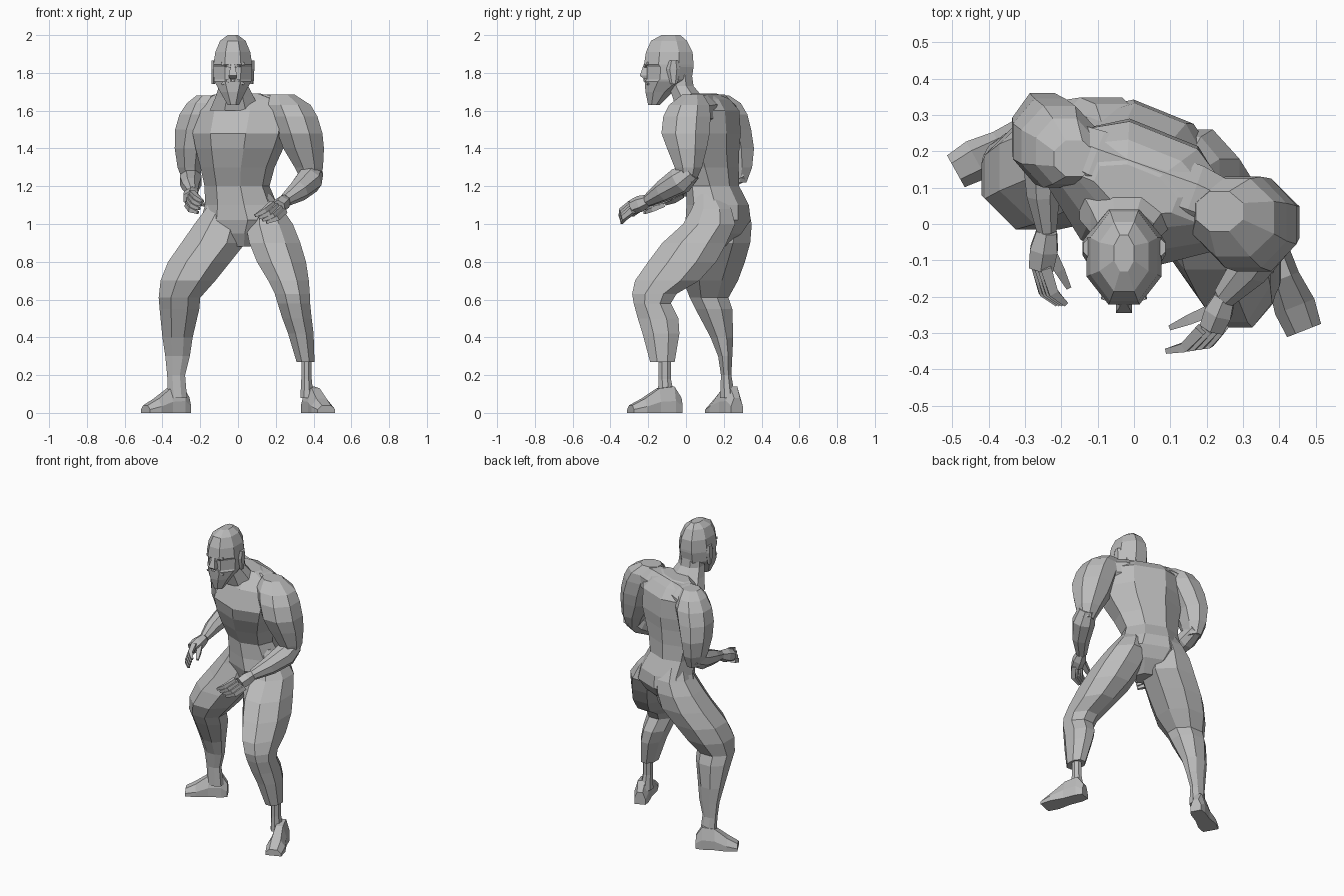
import bpy
import bmesh
import math
from mathutils import Matrix, Vector

if "Cube" in bpy.data.objects:
    bpy.data.objects.remove(bpy.data.objects["Cube"], do_unlink=True)

grey = bpy.data.materials.new("plain_grey")
grey.use_nodes = True
colour = (0.5, 0.5, 0.5, 1)
grey.diffuse_color = colour
grey.node_tree.nodes["Principled BSDF"].inputs["Base Color"].default_value = colour


def loft(name, rings):
    """Skin a row of equal-sized point rings and close both ends."""
    bm = bmesh.new()
    rows = [[bm.verts.new(p) for p in ring] for ring in rings]
    count = len(rows[0])
    for low, high in zip(rows, rows[1:]):
        for i in range(count):
            j = (i + 1) % count
            bm.faces.new((low[i], low[j], high[j], high[i]))
    bm.faces.new(rows[0])
    bm.faces.new(rows[-1])
    bmesh.ops.recalc_face_normals(bm, faces=bm.faces)
    mesh = bpy.data.meshes.new(name)
    bm.to_mesh(mesh)
    bm.free()
    mesh.materials.append(grey)
    obj = bpy.data.objects.new(name, mesh)
    bpy.context.collection.objects.link(obj)


def circle(sides):
    """Unit polygon whose flat sides touch the unit square."""
    grow = 1 / math.cos(math.pi / sides)
    for i in range(sides):
        angle = math.tau * (i + 0.5) / sides
        yield grow * math.cos(angle), grow * math.sin(angle)


def stack(name, levels, yaw=0, sides=8):
    """Loft level rings given as (height, left, right, front, back)."""
    turn = Matrix.Rotation(math.radians(yaw), 3, "Z")
    rings = []
    for z, x0, x1, y0, y1 in levels:
        middle = Vector(((x0 + x1) / 2, (y0 + y1) / 2, z))
        half_x, half_y = (x1 - x0) / 2, (y1 - y0) / 2
        rings.append([middle + turn @ Vector((u * half_x, v * half_y, 0))
                      for u, v in circle(sides)])
    loft(name, rings)


def tube(name, path, radii, sides=8):
    """Loft rings square to a path."""
    path = [Vector(p) for p in path]
    rings = []
    for i, p in enumerate(path):
        tangent = path[min(i + 1, len(path) - 1)] - path[max(i - 1, 0)]
        side = tangent.cross(Vector((0, 0, 1))).normalized()
        up = side.cross(tangent).normalized()
        rings.append([p + radii[i] * (u * side + v * up) for u, v in circle(sides)])
    loft(name, rings)


def foot(name, heel, toe):
    """Wedge with a flat sole, running from heel to toe."""
    heel, toe = Vector((*heel, 0)), Vector((*toe, 0))
    side = (toe - heel).normalized().cross(Vector((0, 0, 1)))
    rings = []
    for t, width, height in ((0, .035, .08), (.15, .045, .14), (.45, .045, .13),
                             (.75, .058, .075), (1, .05, .04)):
        base = heel.lerp(toe, t)
        outline = ((-1, 0), (1, 0), (1, .45), (.5, 1), (-.5, 1), (-1, .45))
        rings.append([base + side * u * width + Vector((0, 0, v * height))
                      for u, v in outline])
    loft(name, rings)


def hand(side_name, wrist, knuckle, tip, thumb_tip, spread):
    """Palm, four curled fingers and a thumb."""
    wrist, knuckle, tip, thumb_tip, spread = map(
        Vector, (wrist, knuckle, tip, thumb_tip, spread))
    tube(side_name + "_palm", (wrist, wrist.lerp(knuckle, .5), knuckle),
         (.028, .038, .034), 6)
    bulge = (tip - thumb_tip).normalized() * .02
    for i in range(4):
        offset = spread * (i - 1.5)
        bend = knuckle.lerp(tip, .5) + offset * 1.1 + bulge
        tube(f"{side_name}_finger_{i + 1}",
             (knuckle + offset, bend, tip + offset), (.015, .013, .007), 4)
    root = wrist.lerp(knuckle, .3)
    tube(side_name + "_thumb", (root, root.lerp(thumb_tip, .6), thumb_tip),
         (.018, .014, .007), 4)


# Torso, turned toward the model's right
stack("torso", [
    (.88, -.03, .09, .08, .2),
    (.95, -.12, .17, .04, .28),
    (1.02, -.19, .24, .02, .32),
    (1.1, -.165, .2, .02, .315),
    (1.2, -.17, .16, .02, .265),
    (1.3, -.19, .185, -.03, .26),
    (1.4, -.215, .23, -.075, .26),
    (1.48, -.23, .26, -.095, .265),
    (1.6, -.22, .27, -.045, .255),
    (1.66, -.17, .21, .01, .21),
    (1.69, -.11, .12, .04, .15)], yaw=-22)
tube("shoulder_girdle", ((-.2, .21, 1.58), (-.11, .17, 1.595),
                         (.16, .075, 1.595), (.27, .03, 1.59)),
     (.075, .09, .09, .075))

# Legs
stack("left_leg", [
    (1.16, .08, .17, .06, .17),
    (1.08, .06, .235, .03, .24),
    (1, .04, .29, -.015, .26),
    (.9, .06, .33, -.125, .215),
    (.8, .1, .36, -.2, .16),
    (.7, .16, .375, -.27, .07),
    (.63, .195, .38, -.285, -.05),
    (.58, .21, .382, -.277, -.08),
    (.5, .235, .39, -.255, -.04),
    (.42, .265, .4, -.23, -.035),
    (.27, .31, .405, -.19, -.06)])
stack("left_ankle", [
    (.3, .335, .39, -.145, -.08),
    (.18, .335, .39, -.145, -.08),
    (.08, .33, .4, -.15, -.06)])
foot("left_foot", (.365, -.03), (.468, -.293))

stack("right_leg", [
    (1.18, -.13, .02, .13, .27),
    (1.08, -.17, .05, .08, .33),
    (1, -.23, .05, .06, .348),
    (.9, -.3, .04, .03, .34),
    (.8, -.37, -.04, 0, .312),
    (.7, -.41, -.12, -.015, .275),
    (.61, -.42, -.2, .02, .225),
    (.55, -.415, -.205, .05, .245),
    (.4, -.4, -.24, .13, .25),
    (.3, -.385, -.255, .17, .245),
    (.2, -.375, -.28, .185, .24),
    (.08, -.37, -.27, .18, .26)])
foot("right_foot", (-.265, .27), (-.49, .145))

# Arms
stack("left_upper_arm", [
    (1.685, .17, .3, -.02, .09),
    (1.63, .16, .385, -.09, .125),
    (1.57, .18, .42, -.12, .13),
    (1.48, .21, .447, -.13, .125),
    (1.4, .24, .455, -.1, .11),
    (1.3, .3, .45, -.06, .085),
    (1.22, .34, .43, -.03, .05)])
tube("left_forearm", ((.4, .03, 1.28), (.375, -.03, 1.23), (.32, -.12, 1.175),
                      (.25, -.2, 1.125)), (.05, .068, .054, .032))
hand("left", (.25, -.2, 1.125), (.215, -.285, 1.09), (.12, -.345, 1.025),
     (.1, -.285, 1.045), (.02, .003, -.012))

stack("right_upper_arm", [
    (1.68, -.22, -.11, .13, .23),
    (1.64, -.27, -.11, .11, .29),
    (1.58, -.31, -.1, .1, .325),
    (1.5, -.333, -.13, .11, .345),
    (1.4, -.335, -.17, .13, .36),
    (1.3, -.32, -.19, .17, .35),
    (1.22, -.29, -.21, .2, .32)])
tube("right_forearm", ((-.25, .3, 1.27), (-.25, .2, 1.23), (-.25, .08, 1.2),
                       (-.24, -.02, 1.17)), (.045, .058, .045, .027))
hand("right", (-.24, -.02, 1.17), (-.255, -.12, 1.135), (-.2, -.22, 1.09),
     (-.18, -.175, 1.1), (-.008, 0, -.02))

# Neck and head
stack("neck", [
    (1.6, -.15, .12, -.05, .16),
    (1.67, -.12, .085, -.07, .09),
    (1.73, -.1, .055, -.09, .04),
    (1.8, -.1, .05, -.1, .03)])
stack("head", [
    (1.63, -.055, .005, -.2, -.14),
    (1.7, -.095, .04, -.215, -.07),
    (1.755, -.125, .07, -.218, .02),
    (1.765, -.128, .073, -.207, .03),
    (1.83, -.13, .075, -.207, .04),
    (1.845, -.13, .075, -.222, .04),
    (1.91, -.12, .065, -.212, .035),
    (1.97, -.095, .04, -.185, .005),
    (2, -.055, .0, -.13, -.03)])
stack("nose", [
    (1.77, -.045, -.01, -.225, -.18),
    (1.785, -.05, -.005, -.245, -.18),
    (1.85, -.036, -.019, -.222, -.18)], sides=4)

# Mirrored ears, brows and moustache halves
centre = -.0275
for side_name, sign in (("left", 1), ("right", -1)):
    x = centre + sign * .102
    stack(side_name + "_ear", [
        (1.74, x - .01, x + .008, -.08, -.05),
        (1.82, x - .012, x + .012, -.1, -.035),
        (1.865, x - .01, x + .012, -.085, -.045)], sides=6)
    inner, outer = centre + sign * .01, centre + sign * .06
    tube(side_name + "_brow", ((inner, -.216, 1.835), (outer, -.2, 1.85)),
         (.008, .007), 4)
    tube(side_name + "_moustache", ((inner, -.216, 1.765), (outer, -.2, 1.74)),
         (.009, .005), 4)
